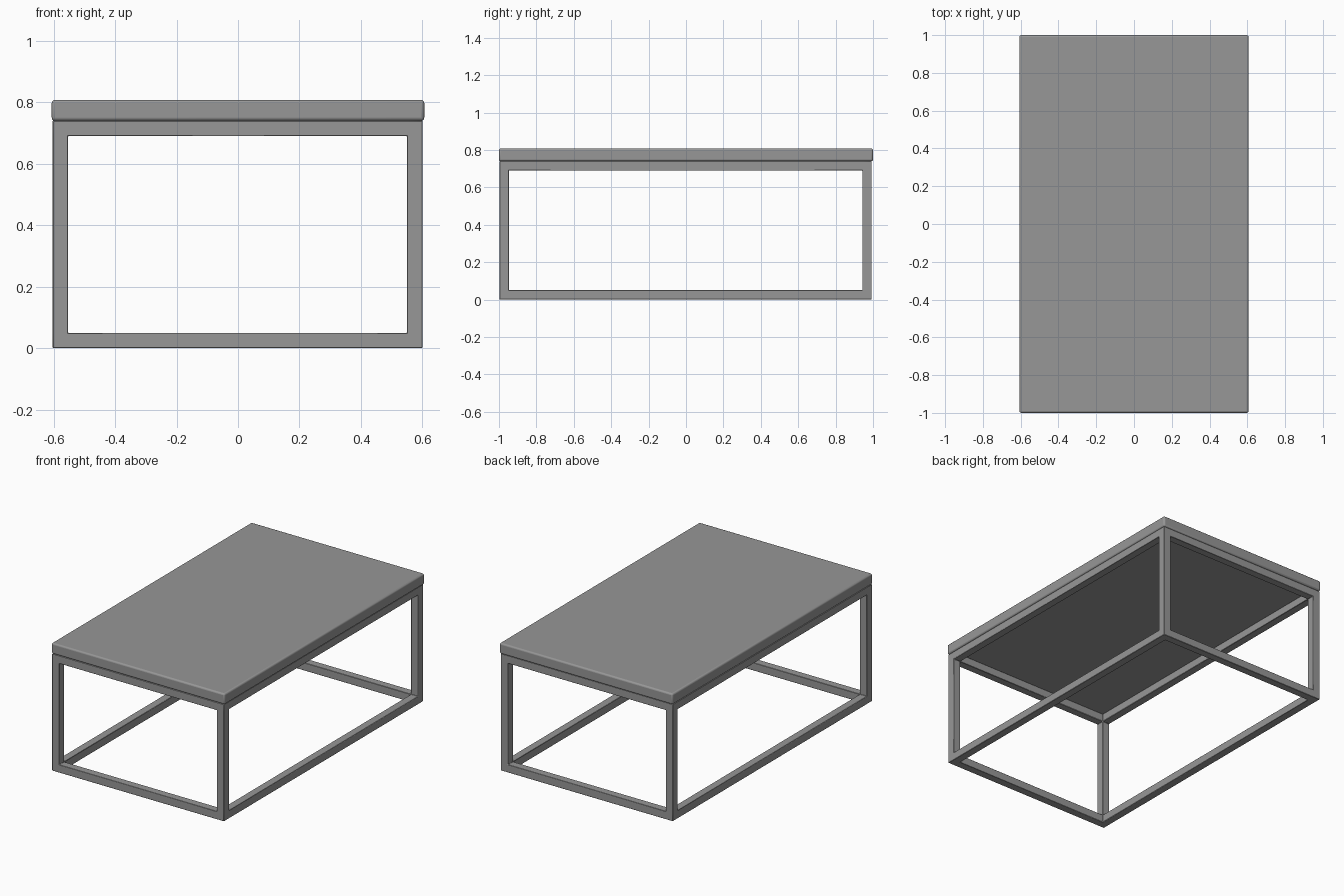
import bpy, bmesh, math
from itertools import product
from mathutils import Vector

cube = bpy.data.objects.get("Cube")
if cube:
    bpy.data.objects.remove(cube, do_unlink=True)

grey = bpy.data.materials.new("mid_grey")
grey.use_nodes = True
colour = (0.31, 0.31, 0.31, 1)
grey.diffuse_color = colour
grey.node_tree.nodes["Principled BSDF"].inputs["Base Color"].default_value = colour


def finish(name, bm, bevel, segments):
    """Turn a bmesh into a grey object with rounded edges."""
    bmesh.ops.recalc_face_normals(bm, faces=bm.faces)
    mesh = bpy.data.meshes.new(name)
    bm.to_mesh(mesh)
    bm.free()
    obj = bpy.data.objects.new(name, mesh)
    bpy.context.collection.objects.link(obj)
    mesh.materials.append(grey)
    mod = obj.modifiers.new("rounded_edges", 'BEVEL')
    mod.width, mod.segments = bevel, segments
    mod.limit_method = 'ANGLE'
    bpy.ops.object.select_all(action='DESELECT')
    obj.select_set(True)
    bpy.context.view_layer.objects.active = obj
    bpy.ops.object.shade_smooth_by_angle(angle=math.radians(35))
    return obj


# Open box frame: one welded mesh of the twelve square bars and their corners
BAR = 0.05
low, high = (-0.603, -0.997, 0.0), (0.6, 0.993, 0.74)
cuts = [(a, a + BAR, b - BAR, b) for a, b in zip(low, high)]


def solid(cell):
    return all(0 <= c <= 2 for c in cell) and sum(c != 1 for c in cell) >= 2


bm = bmesh.new()
for cell in product(range(3), repeat=3):
    if not solid(cell):
        continue
    for axis, side in product(range(3), (0, 1)):
        neighbour = list(cell)
        neighbour[axis] += 2 * side - 1
        if solid(neighbour):
            continue
        u, v = (axis + 1) % 3, (axis + 2) % 3
        corners = []
        for du, dv in ((0, 0), (1, 0), (1, 1), (0, 1)):
            idx = list(cell)
            idx[axis] += side
            idx[u] += du
            idx[v] += dv
            corners.append(bm.verts.new([cuts[k][idx[k]] for k in range(3)]))
        bm.faces.new(corners)
bmesh.ops.remove_doubles(bm, verts=bm.verts, dist=0.0001)
finish("base_frame", bm, 0.002, 1)

# Table top slab with softly rounded edges
bm = bmesh.new()
bmesh.ops.create_cube(bm, size=1)
bmesh.ops.scale(bm, vec=Vector((1.212, 2.0, 0.068)), verts=bm.verts)
bmesh.ops.translate(bm, vec=Vector((0, 0, 0.774)), verts=bm.verts)
finish("table_top", bm, 0.01, 3)
